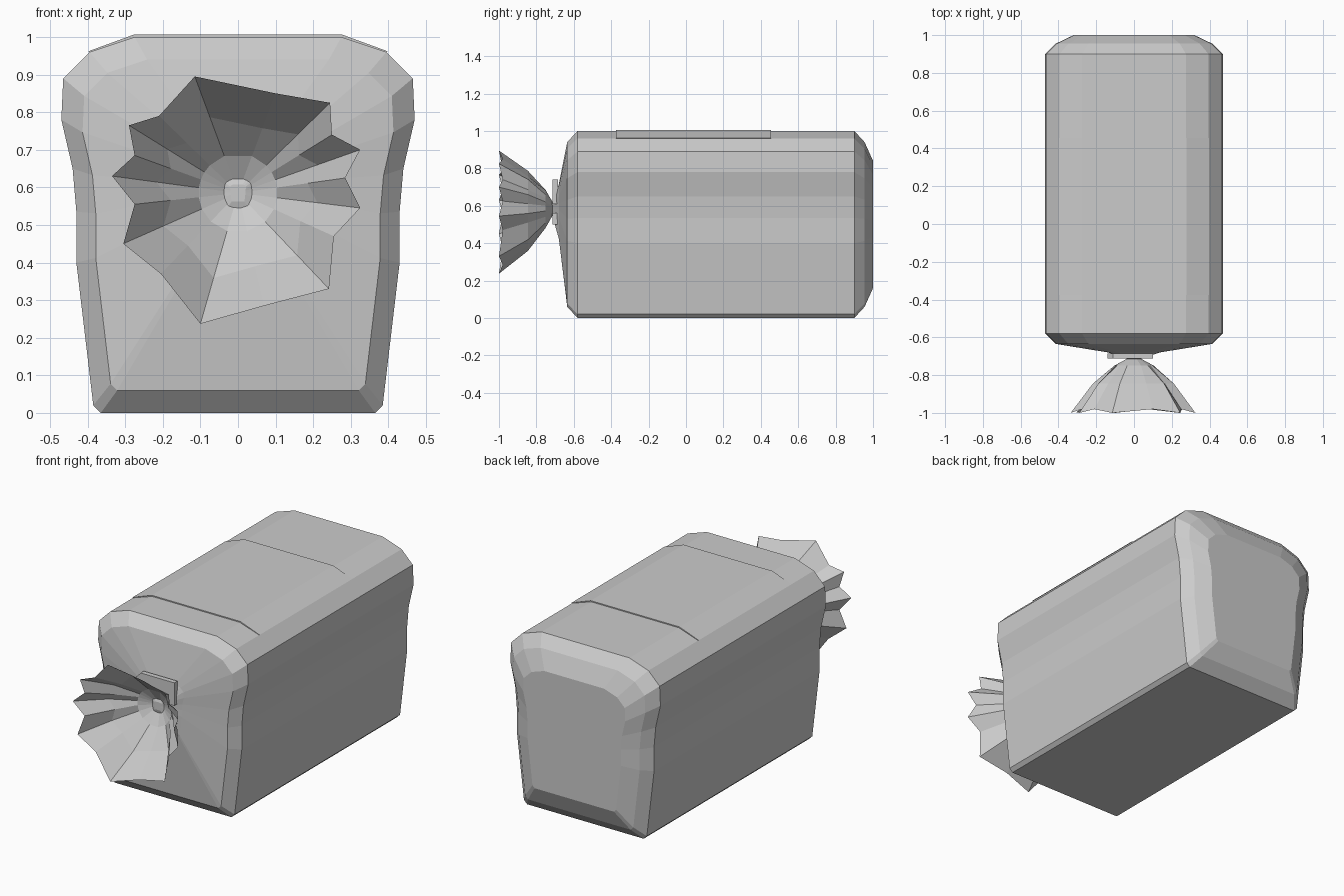
import bpy, bmesh, math

if "Cube" in bpy.data.objects:
    bpy.data.objects.remove(bpy.data.objects["Cube"])


def make(name, build):
    bm = bmesh.new()
    build(bm)
    bmesh.ops.recalc_face_normals(bm, faces=bm.faces)
    me = bpy.data.meshes.new(name)
    bm.to_mesh(me)
    bm.free()
    ob = bpy.data.objects.new(name, me)
    bpy.context.collection.objects.link(ob)
    return ob


def loft(bm, rings, cap_start=True, cap_end=True):
    vs = [[bm.verts.new(p) for p in r] for r in rings]
    n = len(vs[0])
    for a, b in zip(vs, vs[1:]):
        for i in range(n):
            j = (i + 1) % n
            bm.faces.new((a[i], a[j], b[j], b[i]))
    if cap_start:
        bm.faces.new(vs[0])
    if cap_end:
        bm.faces.new(vs[-1])


def mirrored(half):
    return half + [(-x, z) for x, z in reversed(half)]


# Loaf in its bag: slice outline swept along y, pinched at the front neck
half = [(.365, 0), (.385, .02), (.43, .40), (.43, .535), (.44, .65),
        (.47, .78), (.465, .89), (.395, .96), (.275, 1.0)]
slice_outline = mirrored(half)
stations = [(-.72, .045, .585), (-.68, .29, .57), (-.635, .88, .5), (-.58, 1, .5),
            (.90, 1, .5), (.955, .88, .5), (1.0, .68, .5)]   # y, scale, centre z
make("bread_bag", lambda bm: loft(bm, [
    [(x * s, y, c + (z - .5) * s) for x, z in slice_outline] for y, s, c in stations]))

# Label sheet bent over the crown of the loaf
label = mirrored([(.385, .957), (.275, .995), (.278, 1.006), (.398, .962)][:2])
outer = [(-.398, .962), (-.278, 1.006), (.278, 1.006), (.398, .962)]
make("top_label", lambda bm: loft(bm, [
    [(x, y, z) for x, z in label + outer] for y in (-.375, .455)]))

# Gathered end of the bag: pleated fan with an irregular rim
rim = [(-.115, .895), (.10, .85), (.245, .825), (.25, .74), (.325, .70), (.285, .625),
       (.325, .545), (.255, .47), (.242, .33), (.07, .285), (-.10, .237), (-.205, .37),
       (-.305, .45), (-.275, .555), (-.335, .63), (-.275, .685), (-.29, .765), (-.21, .79)]
CZ = .585


def fan(bm):
    angles = [math.atan2(z - CZ, x) for x, z in rim]
    circle = lambda r, y: [(r * math.cos(a), y, CZ + r * math.sin(a)) for a in angles]
    middle = [(x * .65, -.845, CZ + (z - CZ) * .65) for x, z in rim]
    edge = [(x, -1 if i % 2 == 0 else -.98, z) for i, (x, z) in enumerate(rim)]
    loft(bm, [circle(.022, -.705), circle(.105, -.75), middle, edge], cap_end=False)


make("gathered_bag_end", fan)

# Flat closure clip with a slot open to one side
clip = [(-.14, .50), (.10, .50), (.10, .56), (-.02, .56), (-.02, .61), (.10, .61),
        (.10, .74), (-.11, .74), (-.14, .71)]
make("closure_clip", lambda bm: loft(bm, [
    [(x, y, z) for x, z in clip] for y in (-.713, -.685)]))
